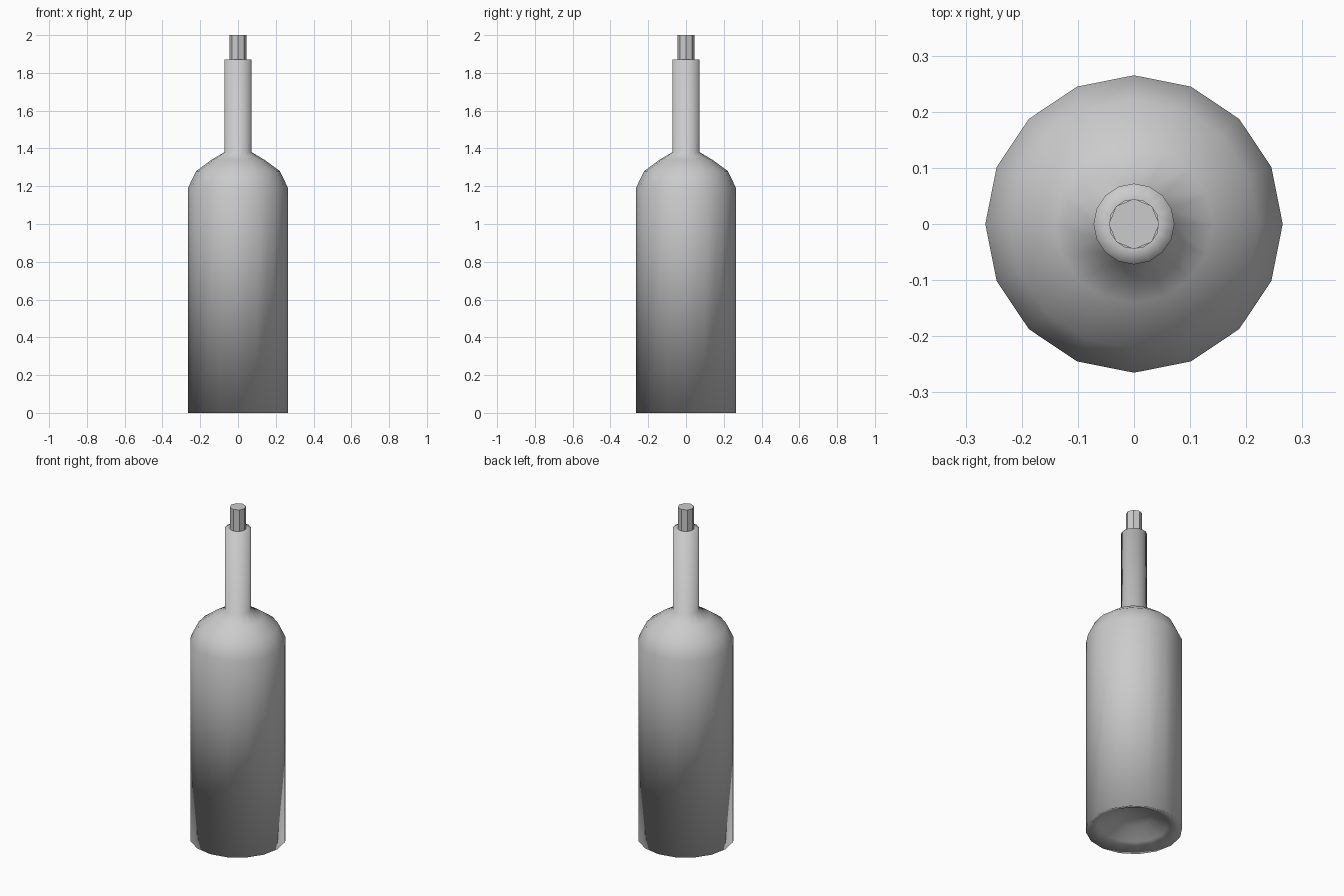
import bpy, bmesh
from math import cos, sin, pi

if "Cube" in bpy.data.objects:
    bpy.data.objects.remove(bpy.data.objects["Cube"])


def lathe(name, profile, sides, smooth):
    """Revolve (radius, height) points around z; radius 0 makes a pole."""
    bm = bmesh.new()
    rings = []
    for r, z in profile:
        if r == 0:
            rings.append([bm.verts.new((0, 0, z))] * sides)
        else:
            rings.append([bm.verts.new((r * cos(2 * pi * i / sides),
                                        r * sin(2 * pi * i / sides), z))
                          for i in range(sides)])
    for a, b in zip(rings, rings[1:]):
        for i in range(sides):
            j = (i + 1) % sides
            corners = list(dict.fromkeys((a[i], a[j], b[j], b[i])))
            bm.faces.new(corners).smooth = smooth
    bmesh.ops.recalc_face_normals(bm, faces=bm.faces)
    mesh = bpy.data.meshes.new(name)
    bm.to_mesh(mesh)
    bm.free()
    obj = bpy.data.objects.new(name, mesh)
    bpy.context.collection.objects.link(obj)
    return obj


# Bottle: hollow punt underneath, straight body, rounded shoulder, neck, lip
lathe("bottle", [(0, 0.10), (0.10, 0.085), (0.19, 0.035),
                 (0.265, 0), (0.265, 1.19), (0.222, 1.28), (0.14, 1.34),
                 (0.072, 1.38), (0.072, 1.87), (0.044, 1.87)], 16, True)

# Faceted cork standing in the neck
lathe("cork", [(0, 1.80), (0.045, 1.80), (0.045, 2.0), (0, 2.0)], 8, False)
